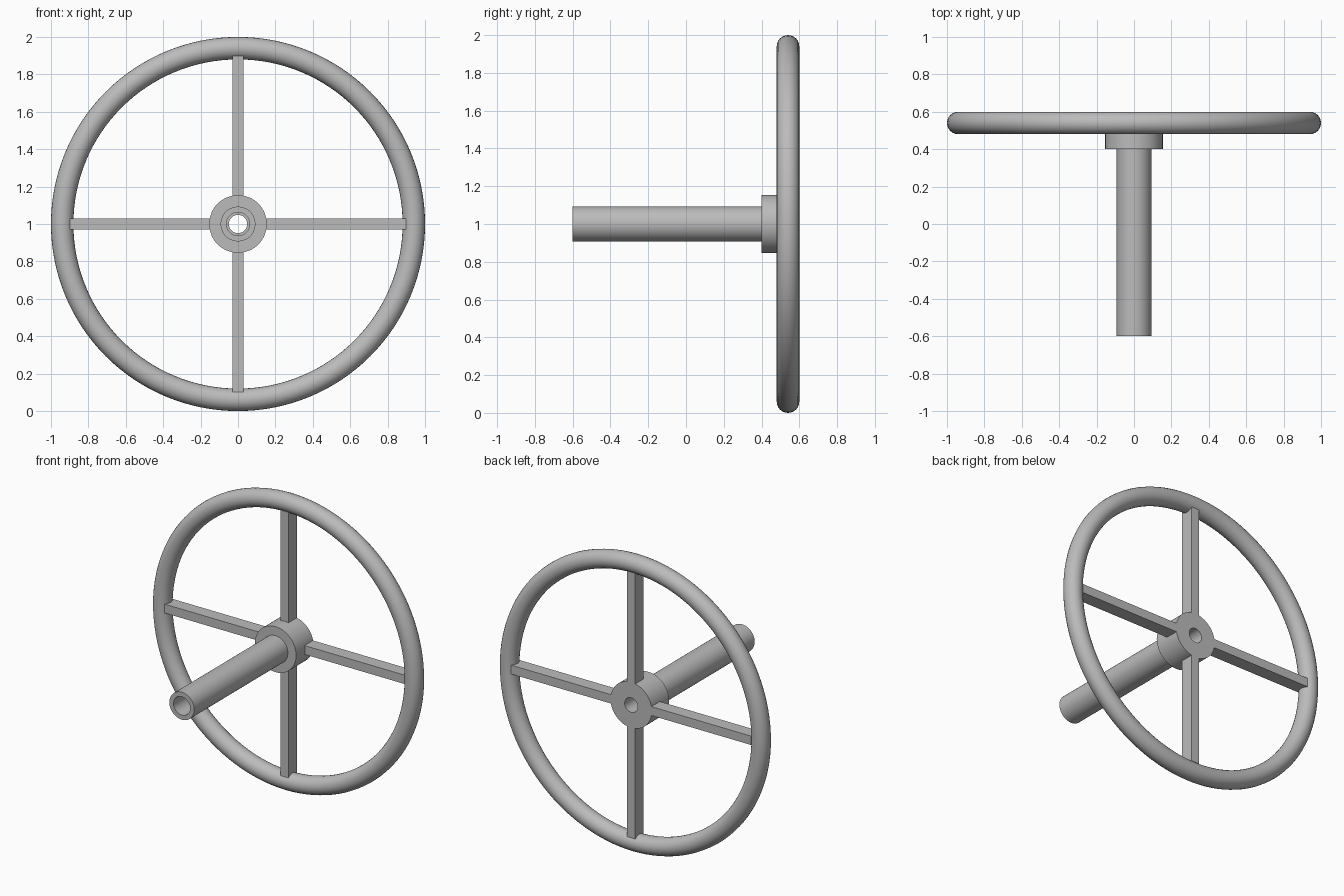
import bpy, bmesh, math
from mathutils import Matrix, Vector

cube = bpy.data.objects.get("Cube")
if cube:
    bpy.data.objects.remove(cube, do_unlink=True)

GREY = (0.5, 0.5, 0.5, 1.0)
metal = bpy.data.materials.new("grey metal")
metal.use_nodes = True
metal.diffuse_color = GREY
metal.node_tree.nodes["Principled BSDF"].inputs["Base Color"].default_value = GREY

CENTRE = Vector((0, 0, 1))
RIM_Y = 0.54      # plane of the wheel
HUB_BACK = 0.585  # hub and spokes end flush here


def finish(bm, name, smooth=True):
    bmesh.ops.recalc_face_normals(bm, faces=bm.faces)
    mesh = bpy.data.meshes.new(name)
    bm.to_mesh(mesh)
    bm.free()
    mesh.materials.append(metal)
    obj = bpy.data.objects.new(name, mesh)
    bpy.context.collection.objects.link(obj)
    if smooth:
        bpy.ops.object.select_all(action='DESELECT')
        obj.select_set(True)
        bpy.context.view_layer.objects.active = obj
        bpy.ops.object.shade_smooth_by_angle(angle=math.radians(35))
    return obj


def lathe(name, profile, steps):
    """Spin a closed (radius, y) profile about the wheel axis."""
    bm = bmesh.new()
    verts = [bm.verts.new((r, y, 1)) for r, y in profile]
    edges = [bm.edges.new((v, verts[(i + 1) % len(verts)])) for i, v in enumerate(verts)]
    bmesh.ops.spin(bm, geom=verts + edges, cent=CENTRE, axis=(0, 1, 0),
                   angle=math.tau, steps=steps, use_merge=True)
    bmesh.ops.remove_doubles(bm, verts=bm.verts, dist=1e-5)
    return finish(bm, name)


def tube(name, inner, outer, front, back):
    return lathe(name, [(inner, front), (outer, front), (outer, back), (inner, back)], 64)


# Round rim
circle = [math.tau * i / 24 for i in range(24)]
lathe("rim", [(0.94 + 0.06 * math.cos(a), RIM_Y + 0.06 * math.sin(a)) for a in circle], 128)

# Hollow shaft and bored hub
tube("shaft", 0.062, 0.093, -0.6, 0.4)
tube("hub", 0.049, 0.154, 0.4, HUB_BACK)

# Four square-edged spokes
INNER, OUTER = 0.15, 0.897
for i, side in enumerate(("left", "top", "right", "bottom")):
    bm = bmesh.new()
    bmesh.ops.create_cube(bm, size=1)
    size = Matrix.Diagonal((OUTER - INNER, 2 * (HUB_BACK - RIM_Y), 0.06, 1))
    offset = Matrix.Translation(((INNER + OUTER) / 2, RIM_Y, 0))
    turn = Matrix.Rotation(-i * math.pi / 2, 4, 'Y')
    bm.transform(Matrix.Translation(CENTRE) @ turn @ offset @ size)
    finish(bm, side + "_spoke", smooth=False)
